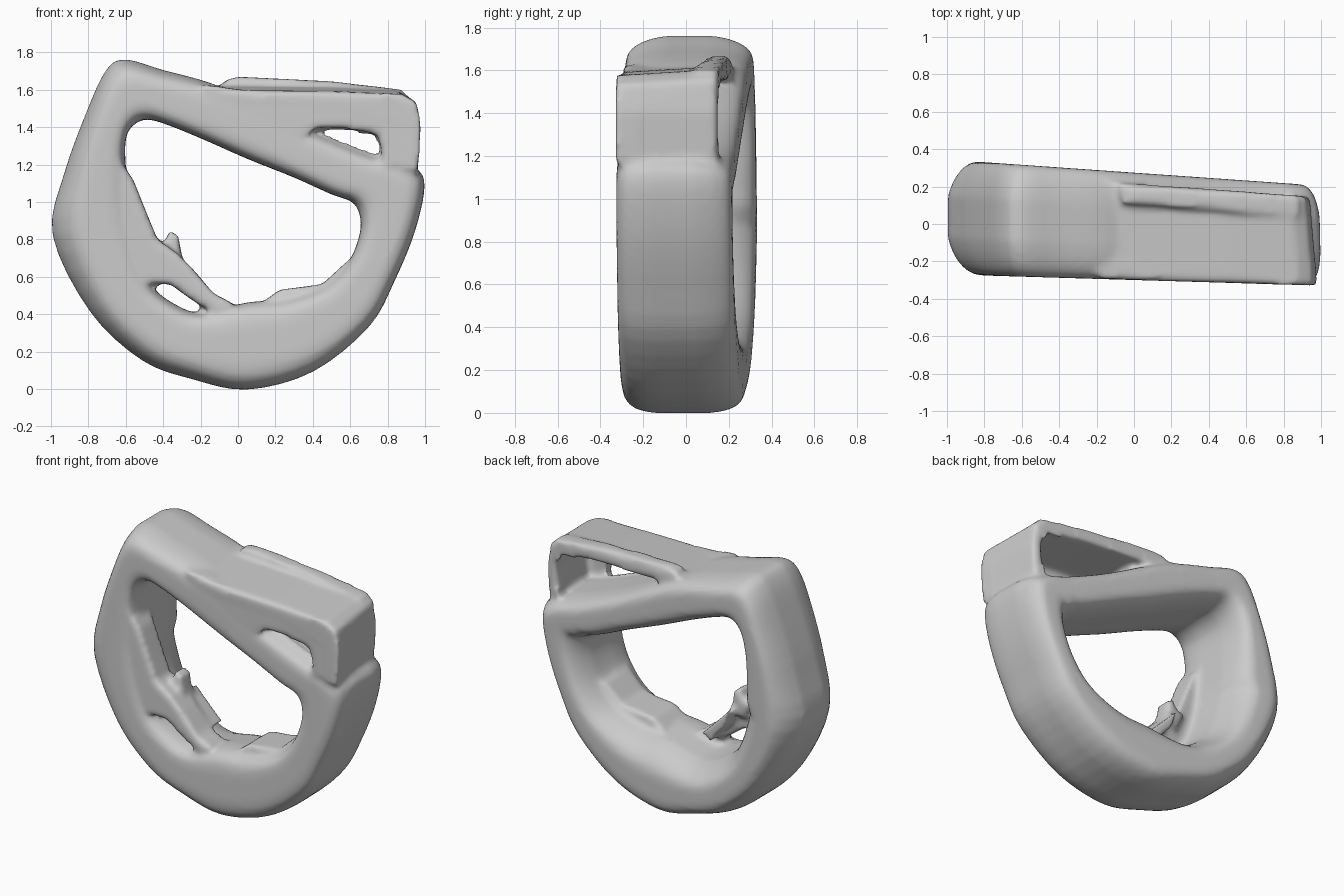
import bpy, bmesh, math
from mathutils import Vector

if "Cube" in bpy.data.objects:
    bpy.data.objects.remove(bpy.data.objects["Cube"])


def front(x):
    return -0.30 - 0.03 * x


def back(x):
    return 0.275 - 0.07 * x


def finish(name, bm, voxel, smooth):
    """Fuse and soften a part into a worn, organic surface."""
    bmesh.ops.recalc_face_normals(bm, faces=bm.faces)
    me = bpy.data.meshes.new(name)
    bm.to_mesh(me)
    bm.free()
    ob = bpy.data.objects.new(name, me)
    bpy.context.collection.objects.link(ob)
    rm = ob.modifiers.new("fuse", 'REMESH')
    rm.mode = 'VOXEL'
    rm.voxel_size = voxel
    rm.use_smooth_shade = True
    sm = ob.modifiers.new("soften", 'SMOOTH')
    sm.factor = 0.5
    sm.iterations = smooth
    return ob


def prism(bm, outline, y0, y1):
    """Extrude an x-z outline between two depth functions of x."""
    a = [bm.verts.new((x, y0(x), z)) for x, z in outline]
    b = [bm.verts.new((x, y1(x), z)) for x, z in outline]
    n = len(a)
    caps = [bm.faces.new(a), bm.faces.new(b[::-1])]
    for i in range(n):
        j = (i + 1) % n
        bm.faces.new((a[j], a[i], b[i], b[j]))
    bmesh.ops.triangulate(bm, faces=caps)
    return a, b


def catmull(p0, p1, p2, p3, t):
    return 0.5 * (2 * p1 + (p2 - p0) * t + (2 * p0 - 5 * p1 + 4 * p2 - p3) * t * t
                  + (3 * p1 - p0 - 3 * p2 + p3) * t ** 3)


# D-shaped ring: outer x, z and inner x, z at each station
stations = [Vector(s) for s in (
    (-.71, 1.71, -.57, 1.40), (-.61, 1.77, -.50, 1.44), (-.40, 1.71, -.40, 1.42),
    (-.15, 1.64, -.20, 1.34), (.10, 1.53, .05, 1.23), (.40, 1.38, .30, 1.13),
    (.70, 1.26, .50, 1.04), (.93, 1.19, .61, 1.00), (1.00, 1.10, .65, .93),
    (.95, .85, .65, .83), (.84, .58, .59, .68), (.70, .33, .46, .55),
    (.40, .09, .25, .48), (.05, -.005, .05, .465), (-.25, .05, -.17, .41),
    (-.52, .15, -.31, .44), (-.80, .41, -.48, .58), (-1.005, .82, -.58, .90),
    (-.94, 1.15, -.60, 1.20), (-.81, 1.50, -.60, 1.33))]
bm = bmesh.new()
rings, n, seg = [], len(stations), 32
for i in range(n):
    for k in range(4):
        s = catmull(stations[i - 1], stations[i], stations[(i + 1) % n],
                    stations[(i + 2) % n], k / 4)
        ring = []
        for j in range(seg):
            a = 2 * math.pi * (j + 0.5) / seg
            c, d = math.cos(a), math.sin(a)
            u = math.copysign(abs(c) ** 0.42, c) * 0.5 + 0.5
            v = math.copysign(abs(d) ** 0.42, d) * 0.5 + 0.5
            # the left outer wall bulges; the inner wall rounds off to the back
            w = (2 * v - 1) ** 2
            bulge = 0.03 + 0.2 * max(0, -s[0]) + (0.09 * max(0, s[0]) if v > .5 else 0)
            recess = (0.12 if s[3] > 0.98 else 0.25) * max(0, (2 * v - 0.8) / 1.2) ** 2
            u += bulge * w * (1 - u) - recess * u
            x = s[0] + (s[2] - s[0]) * u
            z = s[1] + (s[3] - s[1]) * u
            ring.append(bm.verts.new((x, front(x) + (back(x) - front(x)) * v, z)))
        rings.append(ring)
for i, r in enumerate(rings):
    q = rings[(i + 1) % len(rings)]
    for j in range(seg):
        m = (j + 1) % seg
        bm.faces.new((r[j], r[m], q[m], q[j]))

# Open wedge on top: bent top-and-side sheet plus front plate, open at the back
fr, bk = prism(bm, [(-.16, 1.625), (.02, 1.625), (.50, 1.62), (.88, 1.605), (.96, 1.56),
                    (.98, 1.40), (.965, 1.17), (.88, 1.17), (.91, 1.40), (.88, 1.52),
                    (.50, 1.55), (.05, 1.56)],
               front, lambda x: back(x) - 0.06)
for v in fr:
    if v.co.z > 1.5 and v.co.x > 0:
        v.co.z -= 0.03
for v in bk:
    if v.co.x > 0.8:
        v.co.x -= 0.04
prism(bm, [(-.20, 1.63), (.02, 1.60), (.88, 1.565), (.95, 1.53), (.975, 1.40),
           (.96, 1.17), (.78, 1.20), (.75, 1.36), (.57, 1.40), (.38, 1.40),
           (.28, 1.33), (.0, 1.40)],
      lambda x: front(x) + 0.002, lambda x: front(x) + 0.10)
# Raised back edge of the sheet with its torn tip
prism(bm, [(-.07, 1.65), (.0, 1.67), (.50, 1.645), (.88, 1.60), (.86, 1.54),
           (.50, 1.58), (.02, 1.61)],
      lambda x: back(x) - 0.17, lambda x: back(x) - 0.07)

# Torn strip inside the lower left of the ring, and a spur on it
prism(bm, [(-.63, 1.22), (-.56, 1.12), (-.48, .92), (-.43, .80), (-.33, .73),
           (-.24, .64), (-.13, .51), (-.03, .46), (-.08, .41), (-.19, .44),
           (-.28, .50), (-.36, .56), (-.50, .57), (-.72, .80), (-.72, 1.10)],
      lambda x: -0.265, lambda x: -0.09)
prism(bm, [(-.46, .77), (-.39, .78), (-.37, .85), (-.32, .82), (-.29, .66), (-.40, .66)],
      lambda x: -0.16, lambda x: -0.04)
# Ragged shelf reaching inward from the strip
prism(bm, [(-.34, .72), (-.24, .62), (-.13, .51), (-.19, .47), (-.30, .60)],
      lambda x: -0.15, lambda x: 0.02)

# Small torn lip inside the lower right
prism(bm, [(.10, .44), (.22, .53), (.45, .56), (.58, .68), (.62, .60), (.40, .42)],
      lambda x: -0.22, lambda x: 0.05)
finish("worn_d_ring_with_open_wedge", bm, 0.019, 5)
